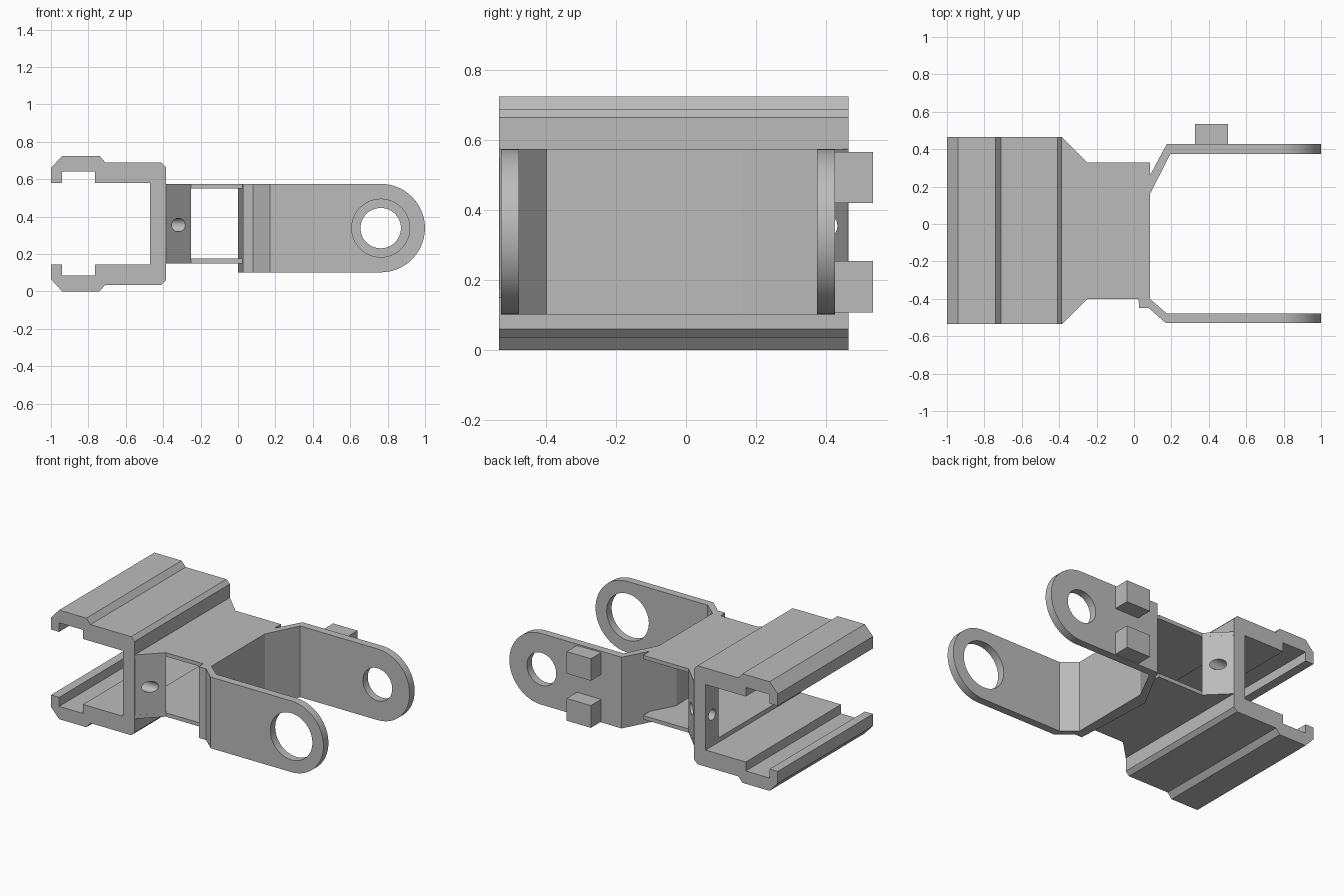
import bpy, bmesh, math
from mathutils import Vector

if "Cube" in bpy.data.objects:
    bpy.data.objects.remove(bpy.data.objects["Cube"], do_unlink=True)

grey = bpy.data.materials.new("plain_grey")
grey.use_nodes = True
tone = (0.5, 0.5, 0.5, 1)
grey.diffuse_color = tone
grey.node_tree.nodes["Principled BSDF"].inputs["Base Color"].default_value = tone


def prism(name, outline, axis, low, high):
    """Extrude a flat outline along an axis; outline holds the other two coordinates in order."""
    def place(p, d):
        co = list(p)
        co.insert("xyz".index(axis), d)
        return Vector(co)
    bm = bmesh.new()
    face = bm.faces.new([bm.verts.new(place(p, low)) for p in outline])
    grown = bmesh.ops.extrude_face_region(bm, geom=[face])["geom"]
    top = [v for v in grown if isinstance(v, bmesh.types.BMVert)]
    zero = place((0, 0), 0)
    bmesh.ops.translate(bm, verts=top, vec=place((0, 0), high - low) - zero)
    bmesh.ops.recalc_face_normals(bm, faces=bm.faces[:])
    mesh = bpy.data.meshes.new(name)
    bm.to_mesh(mesh)
    bm.free()
    mesh.materials.append(grey)
    ob = bpy.data.objects.new(name, mesh)
    bpy.context.collection.objects.link(ob)
    return ob


def rect(a, b, c, d):
    return [(a, c), (b, c), (b, d), (a, d)]


def arc(cx, cy, r, start, end, n):
    return [(cx + r * math.cos(start + (end - start) * i / n),
             cy + r * math.sin(start + (end - start) * i / n)) for i in range(n + 1)]


def circle(cx, cy, r, n=48):
    return arc(cx, cy, r, 0, 2 * math.pi, n)[:-1]


def carve(ob, cutter, operation="DIFFERENCE"):
    cutter.hide_render = True
    mod = ob.modifiers.new("carve", "BOOLEAN")
    mod.operation, mod.solver, mod.object = operation, "EXACT", cutter
    bpy.ops.object.select_all(action="DESELECT")
    bpy.context.view_layer.objects.active = ob
    ob.select_set(True)
    bpy.ops.object.modifier_apply(modifier=mod.name)
    bpy.data.objects.remove(cutter, do_unlink=True)


MID = 0.3625       # mirror height of the channel
FRONT, BACK = -0.535, 0.465
parts = []

# Rail channel, open to the side, upper half mirrored to the lower
upper = [(-0.385, 0.665), (-0.41, 0.69), (-0.71, 0.69), (-0.74, 0.725), (-0.94, 0.725),
         (-1, 0.66), (-1, 0.58), (-0.94, 0.58), (-0.94, 0.64), (-0.765, 0.64),
         (-0.765, 0.58), (-0.47, 0.58)]
lower = [(x, 2 * MID - z) for x, z in reversed(upper)]
channel = prism("rail_channel", upper + lower, "y", FRONT, BACK)
carve(channel, prism("window", rect(-0.40, 0.33, 0.175, 0.55), "x", -0.6, -0.3))
parts.append(channel)

# Top and bottom connecting plates
plate = [(-0.39, FRONT), (-0.385, FRONT), (-0.25, -0.40), (0.085, -0.40),
         (0.085, 0.33), (-0.25, 0.33), (-0.385, BACK), (-0.39, BACK)]
for name, z in (("bottom_plate", 0.15), ("top_plate", 0.55)):
    parts.append(prism(name, plate, "z", z, z + 0.025))

# Corner gussets with pin holes running on through the channel wall
for name, inner, outer in (("front_gusset", -0.40, FRONT), ("back_gusset", 0.33, BACK)):
    gusset = prism(name, [(-0.386, inner), (-0.25, inner), (-0.386, outer)], "z", 0.16, 0.565)
    for ob in (channel, gusset):
        carve(ob, prism("pin_hole", circle((inner + outer) / 2, 0.355, 0.036, 32), "x", -0.6, 0))
    parts.append(gusset)

# Forked bracket: cross wall and two arms with rounded ends
fork = prism("fork_bracket", [
    (1.1, 0.375), (0.195, 0.375), (0.085, 0.16), (0.085, -0.40), (0.175, -0.478),
    (1.1, -0.478), (1.1, FRONT + 0.005), (0.17, FRONT + 0.005), (0.08, -0.45), (0.027, -0.45),
    (0, 0.1), (0.08, 0.25), (0.175, 0.427), (1.1, 0.427)], "z", 0, 0.7)
side = [(-0.1, 0.575), (-0.1, 0.102)] + arc(0.763, 0.3385, 0.2365, -math.pi / 2, math.pi / 2, 32)
carve(fork, prism("arm_shape", side, "y", -0.8, 0.8), "INTERSECT")
carve(fork, prism("large_hole", circle(0.763, 0.3385, 0.155), "y", -0.8, 0))
carve(fork, prism("small_hole", circle(0.763, 0.3385, 0.108), "y", 0, 0.8))
parts.append(fork)

# Stop blocks on the back arm
for name, low, high in (("lower_block", 0.107, 0.255), ("upper_block", 0.42, 0.566)):
    parts.append(prism(name, rect(0.325, 0.503, 0.42, 0.535), "z", low, high))

bpy.ops.object.select_all(action="DESELECT")
for ob in parts:
    ob.select_set(True)
bpy.context.view_layer.objects.active = fork
bpy.ops.object.shade_smooth_by_angle(angle=math.radians(25))
